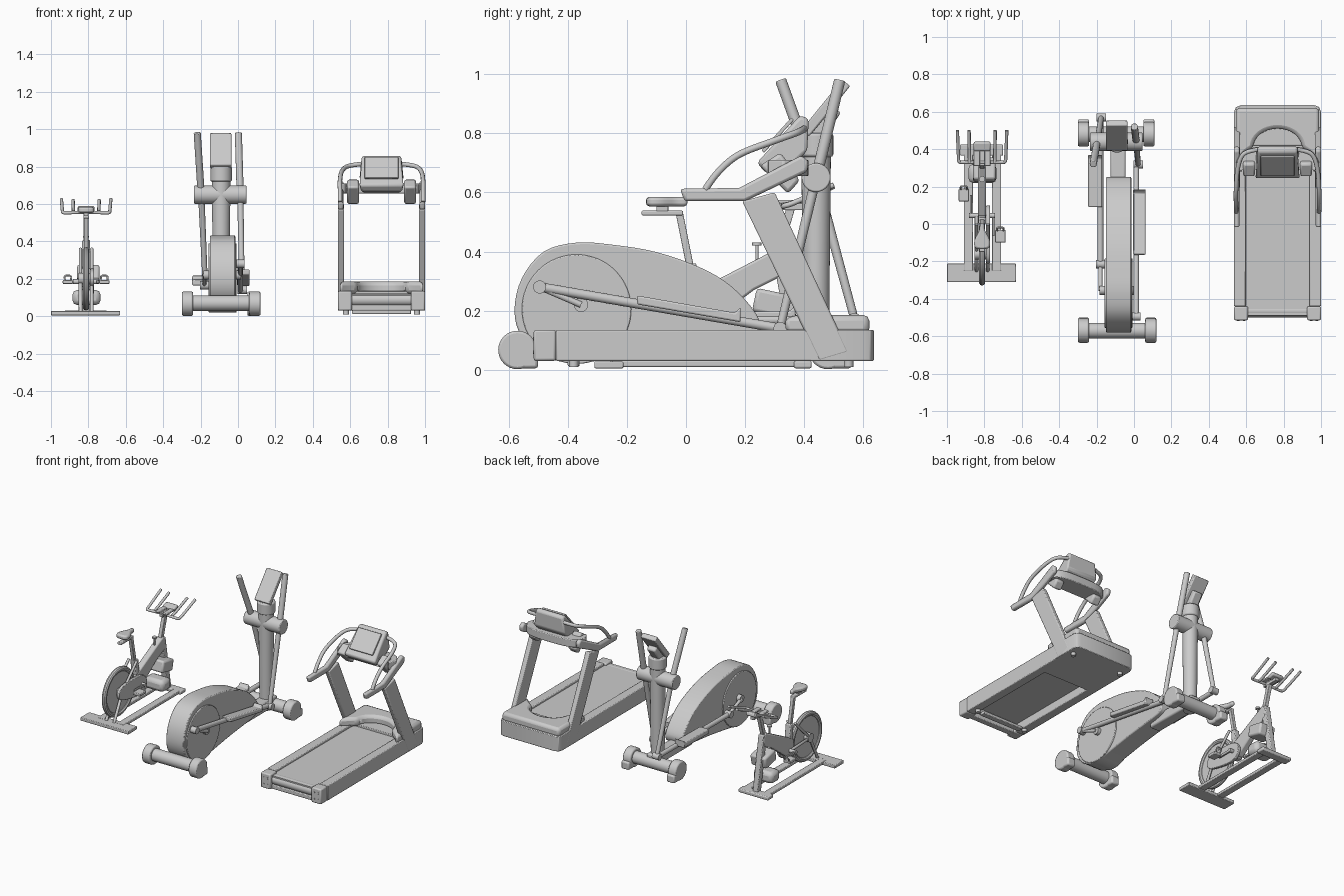
import bpy, math
from mathutils import Vector, Matrix


def finish(ob, bevel=0.0, seg=2):
    if bevel:
        m = ob.modifiers.new("bevel", "BEVEL")
        m.width, m.segments, m.limit_method, m.angle_limit = bevel, seg, "ANGLE", 0.7
    return ob


def mesh(name, verts, faces, bevel=0.0):
    me = bpy.data.meshes.new(name)
    me.from_pydata(verts, [], faces)
    ob = bpy.data.objects.new(name, me)
    bpy.context.collection.objects.link(ob)
    return finish(ob, bevel)


def box(name, x, y, z, bevel=0.0, rx=0.0):
    """Box from three (min, max) ranges, turned about its own centre."""
    c = Vector((sum(x) / 2, sum(y) / 2, sum(z) / 2))
    r = Matrix.Rotation(math.radians(rx), 3, "X")
    v = [c + r @ (Vector((a, b, d)) - c) for a in x for b in y for d in z]
    f = [(0, 1, 3, 2), (4, 6, 7, 5), (0, 4, 5, 1), (2, 3, 7, 6), (0, 2, 6, 4), (1, 5, 7, 3)]
    return mesh(name, v, f, bevel)


def extrude(name, pts, a, b, axis="X", bevel=0.0):
    """Extrude a yz outline along x, or an xy outline along z."""
    put = (lambda p, h: (h, p[0], p[1])) if axis == "X" else (lambda p, h: (p[0], p[1], h))
    n = len(pts)
    if sum(p[0] * q[1] - q[0] * p[1] for p, q in zip(pts, pts[1:] + pts[:1])) < 0:
        pts = pts[::-1]
    v = [put(p, h) for h in (a, b) for p in pts]
    f = [tuple(reversed(range(n))), tuple(range(n, 2 * n))]
    f += [(i, (i + 1) % n, n + (i + 1) % n, n + i) for i in range(n)]
    return mesh(name, v, f, bevel)


def cyl(name, p, q, r, r2=None, n=32, bevel=0.0):
    p, q = Vector(p), Vector(q)
    bpy.ops.mesh.primitive_cone_add(vertices=n, radius1=r, radius2=r if r2 is None else r2,
                                    depth=(q - p).length, location=(p + q) / 2)
    ob = bpy.context.object
    ob.name = name
    ob.rotation_euler = (q - p).to_track_quat("Z", "Y").to_euler()
    return finish(ob, bevel)


def spline(pts, k=6, closed=False):
    """Smooth points through a few control points."""
    P = [Vector(p) for p in pts]
    n, out = len(P), []
    for i in range(n if closed else n - 1):
        a, b, c, d = [P[j % n] if closed else P[min(max(j, 0), n - 1)] for j in range(i - 1, i + 3)]
        for s in range(k):
            t = s / k
            out.append(0.5 * (2 * b + (c - a) * t + (2 * a - 5 * b + 4 * c - d) * t * t
                              + (3 * b - a - 3 * c + d) * t ** 3))
    return out if closed else out + [P[-1]]


def tube(name, pts, r, smooth=True):
    cu = bpy.data.curves.new(name, "CURVE")
    cu.dimensions, cu.bevel_depth, cu.bevel_resolution, cu.use_fill_caps = "3D", r, 3, True
    pts = spline(pts) if smooth else [Vector(p) for p in pts]
    s = cu.splines.new("POLY")
    s.points.add(len(pts) - 1)
    for sp, p in zip(s.points, pts):
        sp.co = (*p, 1)
    ob = bpy.data.objects.new(name, cu)
    bpy.context.collection.objects.link(ob)
    return ob


# ---------- Treadmill ----------
T = 0.7675
box("treadmill_belt", (0.59, 0.945), (-0.49, 0.5), (0.085, 0.12))
cyl("treadmill_rear_roller", (0.61, -0.465, 0.088), (0.925, -0.465, 0.088), 0.034)
box("treadmill_rear_crossbar", (0.6, 0.935), (-0.495, -0.45), (0.03, 0.06), 0.005)
box("treadmill_front_pan", (0.58, 0.955), (0.25, 0.6), (0.03, 0.07))
box("treadmill_foot_bar", (0.61, 0.925), (-0.40, -0.36), (0.012, 0.032), 0.004)
# hood: scooped towards the belt, rounded towards the far end
arc = [(T + 0.13 * math.cos(a), 0.41 + 0.10 * math.sin(a))
       for a in [math.pi * i / 16 for i in range(17)]]
extrude("treadmill_hood", [(0.99, 0.33), (0.94, 0.38)] + arc + [(0.595, 0.38), (0.545, 0.33), (0.545, 0.62), (0.99, 0.62)],
        0.12, 0.185, "Z", 0.02)
extrude("treadmill_hood_base", [(0.535, 0.42), (0.535, 0.6), (0.545, 0.625), (0.57, 0.635),
        (0.965, 0.635), (0.99, 0.625), (1.0, 0.6), (1.0, 0.42)], 0.03, 0.135, "Z", 0.004)
for s, side in ((-1, "left"), (1, "right")):
    def X(a, b):
        return tuple(sorted((T + s * a, T + s * b)))
    box(f"treadmill_{side}_rail", X(0.17, 0.2325), (-0.44, 0.43), (0.03, 0.135), 0.005)
    box(f"treadmill_{side}_end_cap", X(0.158, 0.2325), (-0.515, -0.44), (0.03, 0.135), 0.008)
    for zz in (0.06, 0.105):
        for d in (0.18, 0.21):
            cyl(f"treadmill_{side}_cap_bolt", (T + s * d, -0.518, zz), (T + s * d, -0.5, zz), 0.006, n=12)
    for yy in (-0.38, 0.55):
        cyl(f"treadmill_{side}_foot", (T + s * 0.19, yy, 0.01), (T + s * 0.19, yy, 0.04), 0.016)
    # slanted upright and flat arm rail
    extrude(f"treadmill_{side}_upright", [(0.45, 0.03), (0.55, 0.06), (0.30, 0.60), (0.19, 0.57)],
            *X(0.2, 0.2335), bevel=0.006)
    extrude(f"treadmill_{side}_arm", [(-0.02, 0.612), (0.18, 0.615), (0.39, 0.725), (0.415, 0.705), (0.41, 0.67),
            (0.2, 0.57), (-0.005, 0.57)], *X(0.203, 0.2335), bevel=0.01)
    # bent upper hand rail
    tube(f"treadmill_{side}_hand_rail", [(T + s * 0.222, 0.065, 0.61), (T + s * 0.222, 0.11, 0.67),
         (T + s * 0.222, 0.18, 0.728), (T + s * 0.212, 0.30, 0.775), (T + s * 0.18, 0.375, 0.802),
         (T + s * 0.10, 0.40, 0.815)], 0.012)
    extrude(f"treadmill_{side}_tray", [(0.25, 0.69), (0.32, 0.735), (0.385, 0.64), (0.345, 0.595)],
            *X(0.12, 0.185), bevel=0.012)
# curved beam that joins both arms
beam = [(-0.222, 0.33), (-0.19, 0.385), (-0.12, 0.41), (0, 0.415), (0.12, 0.41), (0.19, 0.385), (0.222, 0.33)]
front = [(T + p.x, p.y) for p in spline([Vector((*p, 0)) for p in beam], 4)]
extrude("treadmill_cross_beam", front + [(T + (x - T) * 0.88, y - 0.055) for x, y in reversed(front)],
        0.655, 0.71, "Z", 0.012)
# tilted console
con = extrude("treadmill_console", [(0.24, 0.70), (0.385, 0.86), (0.415, 0.85), (0.41, 0.74), (0.33, 0.66), (0.27, 0.665)],
              T - 0.122, T + 0.122)
for v in con.data.vertices:
    if v.co.z > 0.84 or v.co.z < 0.69:
        v.co.x = T + (v.co.x - T) * 0.86
finish(con, 0.012)
box("treadmill_screen", (T - 0.09, T + 0.09), (0.235, 0.385), (0.787, 0.799), 0.003, 47.8)

# ---------- Elliptical trainer ----------
E = -0.09
body = [(-0.58, 0.20), (-0.555, 0.31), (-0.48, 0.40), (-0.37, 0.43), (-0.25, 0.423), (-0.1, 0.398), (0.05, 0.345),
        (0.15, 0.285), (0.23, 0.2), (0.25, 0.14), (0.2, 0.1), (-0.05, 0.07), (-0.25, 0.04), (-0.37, 0.022),
        (-0.48, 0.045), (-0.555, 0.11)]
extrude("elliptical_body", [tuple(p) for p in spline(body, 4, True)], -0.15, -0.014, bevel=0.006)
cyl("elliptical_side_disc", (-0.157, -0.37, 0.205), (-0.007, -0.37, 0.205), 0.185, n=64, bevel=0.004)
box("elliptical_floor_beam", (-0.125, -0.045), (0.1, 0.5), (0.06, 0.13), 0.01)
for yy, x0, x1, end in ((-0.57, -0.3, 0.12, "rear"), (0.48, -0.3, 0.11, "front")):
    cyl(f"elliptical_{end}_foot_bar", (x0 + 0.02, yy, 0.07), (x1 - 0.02, yy, 0.07), 0.042)
    for a, b in ((x0, x0 + 0.06), (x1 - 0.06, x1)):
        cyl(f"elliptical_{end}_foot_cap", (a, yy, 0.067), (b, yy, 0.067), 0.065, bevel=0.008)
        box(f"elliptical_{end}_foot_pad", (a, b), (yy, yy + (0.08 if yy > 0 else 0.07)), (0.005, 0.06), 0.01)
# column, pivot housing and display
cyl("elliptical_column", (E, 0.44, 0.05), (E, 0.44, 0.73), 0.043, 0.05)
cyl("elliptical_column_head", (E, 0.44, 0.72), (E, 0.44, 0.80), 0.058, bevel=0.008)
cyl("elliptical_pivot", (-0.235, 0.44, 0.65), (0.045, 0.44, 0.65), 0.049, bevel=0.005)
box("elliptical_display_neck", (-0.125, -0.06), (0.43, 0.49), (0.76, 0.90), 0.01, -35)
box("elliptical_display", (-0.15, -0.035), (0.455, 0.49), (0.775, 0.995), 0.006, -39)
# arms, cranks, links and foot plates
for side, x, top, bottom, crank, plate in (
        ("left", -0.18, (-0.218, 0.32), (-0.175, 0.57, 0.17), (-0.215, 0.165), (0.09, 0.37)),
        ("right", 0.012, (0.002, 0.52), (0.022, 0.318, 0.14), (-0.495, 0.28), (-0.165, 0.185))):
    xp = (top[0] + bottom[0]) / 2
    piv = (xp, 0.44, 0.65)
    cyl(f"elliptical_{side}_handle", piv, (*top, 0.98), 0.019, 0.019, bevel=0.004)
    cyl(f"elliptical_{side}_swing_arm", bottom, piv, 0.014, 0.017)
    cyl(f"elliptical_{side}_link", (x, *crank), (x, bottom[1], bottom[2]), 0.016)
    cyl(f"elliptical_{side}_crank_pin", (E, *crank) if side == "none" else (x - 0.022, *crank), (x + 0.022, *crank), 0.022)
    tube(f"elliptical_{side}_crank", [(x, -0.355, 0.22), (x, *crank)], 0.011, False)
    cyl(f"elliptical_{side}_lower_joint", (bottom[0] - 0.025, *bottom[1:]), (bottom[0] + 0.025, *bottom[1:]), 0.022)
    # foot plate follows the slope of its link
    z = [crank[1] + (bottom[2] - crank[1]) * (y - crank[0]) / (bottom[1] - crank[0]) for y in plate]
    xs = (-0.245, -0.17) if side == "left" else (-0.005, 0.062)
    extrude(f"elliptical_{side}_foot_plate", [(plate[0], z[0] - 0.002), (plate[0], z[0] + 0.028),
            (plate[1] - 0.02, z[1] + 0.03), (plate[1], z[1] + 0.05), (plate[1], z[1] - 0.002)], *xs, bevel=0.006)
cyl("elliptical_hub", (-0.185, -0.355, 0.22), (0.015, -0.355, 0.22), 0.024)

# ---------- Exercise bike ----------
B = -0.812
box("bike_rear_base", (-1.0, -0.63), (-0.31, -0.212), (0.005, 0.028), 0.004)
box("bike_front_base", (-0.93, -0.70), (0.365, 0.425), (0.005, 0.03), 0.006)
for x in (-0.885, -0.735):
    box("bike_floor_rail", (x - 0.025, x + 0.025), (-0.25, 0.40), (0.01, 0.03), 0.004)
# flywheel with rim and spokes
bpy.ops.mesh.primitive_torus_add(location=(B, -0.16, 0.2), rotation=(0, math.pi / 2, 0), major_segments=56,
                                 minor_segments=10, major_radius=0.152, minor_radius=0.017)
bpy.context.object.name = "bike_flywheel_rim"
cyl("bike_flywheel_disc", (B - 0.006, -0.16, 0.2), (B + 0.006, -0.16, 0.2), 0.145, n=48)
cyl("bike_flywheel_hub", (B - 0.04, -0.16, 0.2), (B + 0.04, -0.16, 0.2), 0.03)
for x in (B - 0.03, B + 0.03):
    tube("bike_wheel_fork", [(x, -0.25, 0.02), (x, -0.16, 0.2), (x, 0.04, 0.19)], 0.01, False)
    tube("bike_seat_stay", [(x, -0.16, 0.2), (x, 0.0, 0.36)], 0.009, False)
# chain guard, frame beam and posts
extrude("bike_chain_guard", [tuple(p) for p in spline([(-0.21, 0.2), (-0.16, 0.25), (0.04, 0.25), (0.1, 0.185),
        (0.04, 0.12), (-0.16, 0.15)], 5, True)], B + 0.022, B + 0.042, bevel=0.004)
extrude("bike_main_beam", [(0.0, 0.16), (0.0, 0.25), (0.31, 0.41), (0.335, 0.37), (0.33, 0.32), (0.23, 0.27), (0.07, 0.15)],
        B - 0.022, B + 0.022, bevel=0.008)
extrude("bike_seat_tube", [(0.0, 0.36), (0.035, 0.36), (0.065, 0.14), (0.02, 0.14)], B - 0.02, B + 0.02, bevel=0.005)
extrude("bike_seat_post", [(-0.035, 0.53), (-0.01, 0.53), (0.03, 0.33), (0.005, 0.33)], B - 0.012, B + 0.012, bevel=0.003)
extrude("bike_front_post", [(0.29, 0.40), (0.335, 0.40), (0.40, 0.02), (0.36, 0.02)], B - 0.02, B + 0.02, bevel=0.005)
extrude("bike_handle_post", [(0.29, 0.38), (0.32, 0.38), (0.37, 0.55), (0.34, 0.55)], B - 0.013, B + 0.013, bevel=0.003)
cyl("bike_resistance_knob_stem", (B, 0.24, 0.32), (B, 0.24, 0.425), 0.005, n=12)
cyl("bike_resistance_knob", (B, 0.24, 0.42), (B, 0.24, 0.43), 0.016, n=20)
box("bike_drive_box", (-0.86, -0.74), (0.23, 0.35), (0.185, 0.265), 0.012, -12)
box("bike_lower_housing", (-0.885, -0.735), (0.22, 0.32), (0.06, 0.14), 0.025)
# saddle on a slide
box("bike_saddle_slide", (B - 0.015, B + 0.015), (-0.15, -0.01), (0.522, 0.538), 0.004)
box("bike_saddle_clamp", (B - 0.013, B + 0.013), (-0.1, -0.06), (0.53, 0.56), 0.004)
seat = spline([(-0.135, 0.0, 0), (-0.125, 0.038, 0), (-0.085, 0.04, 0), (-0.035, 0.016, 0), (0.0, 0.01, 0),
               (0.0, -0.01, 0), (-0.035, -0.016, 0), (-0.085, -0.04, 0), (-0.125, -0.038, 0)], 4, True)
extrude("bike_saddle", [(B + p.y, p.x) for p in seat], 0.553, 0.584, "Z", 0.011)
# cranks and caged pedals
cyl("bike_crank_axle", (B - 0.07, 0.045, 0.185), (B + 0.07, 0.045, 0.185), 0.013)
for s, side in ((-1, "left"), (1, "right")):
    xc, yp = B + s * 0.06, 0.045 - s * 0.11
    box(f"bike_{side}_crank", (xc - 0.006, xc + 0.006), (min(0.035, yp), max(0.055, yp)), (0.176, 0.194), 0.003)
    a, b = sorted((B + s * 0.07, B + s * 0.125))
    box(f"bike_{side}_pedal", (a, b), (yp - 0.034, yp + 0.034), (0.173, 0.193), 0.004)
    tube(f"bike_{side}_toe_cage", [(a + 0.012, yp + 0.03, 0.19), (a + 0.012, yp + 0.045, 0.215),
         (b - 0.012, yp + 0.045, 0.215), (b - 0.012, yp + 0.03, 0.19)], 0.005)
    # handlebar with an outer horn and an inner horn
    tube(f"bike_{side}_outer_horn", [(B + s * 0.0, 0.33, 0.557), (B + s * 0.10, 0.33, 0.553), (B + s * 0.123, 0.335, 0.555),
         (B + s * 0.127, 0.37, 0.567), (B + s * 0.132, 0.5, 0.625)], 0.009)
    tube(f"bike_{side}_inner_horn", [(B + s * 0.068, 0.33, 0.557), (B + s * 0.068, 0.37, 0.567),
         (B + s * 0.07, 0.5, 0.62)], 0.009)
    box(f"bike_{side}_elbow_pad", (min(B + s * 0.012, B + s * 0.045), max(B + s * 0.012, B + s * 0.045)),
        (0.31, 0.40), (0.562, 0.574), 0.004)
box("bike_console", (B - 0.045, B + 0.045), (0.39, 0.44), (0.56, 0.585), 0.008, 15)
box("bike_handle_slide", (B - 0.014, B + 0.014), (0.31, 0.43), (0.54, 0.562), 0.003)

# keep soft surfaces smooth and corners crisp
bpy.ops.object.select_all(action="DESELECT")
for ob in bpy.context.scene.objects:
    if ob.type == "MESH":
        ob.select_set(True)
        bpy.context.view_layer.objects.active = ob
bpy.ops.object.shade_smooth_by_angle(angle=math.radians(35))
